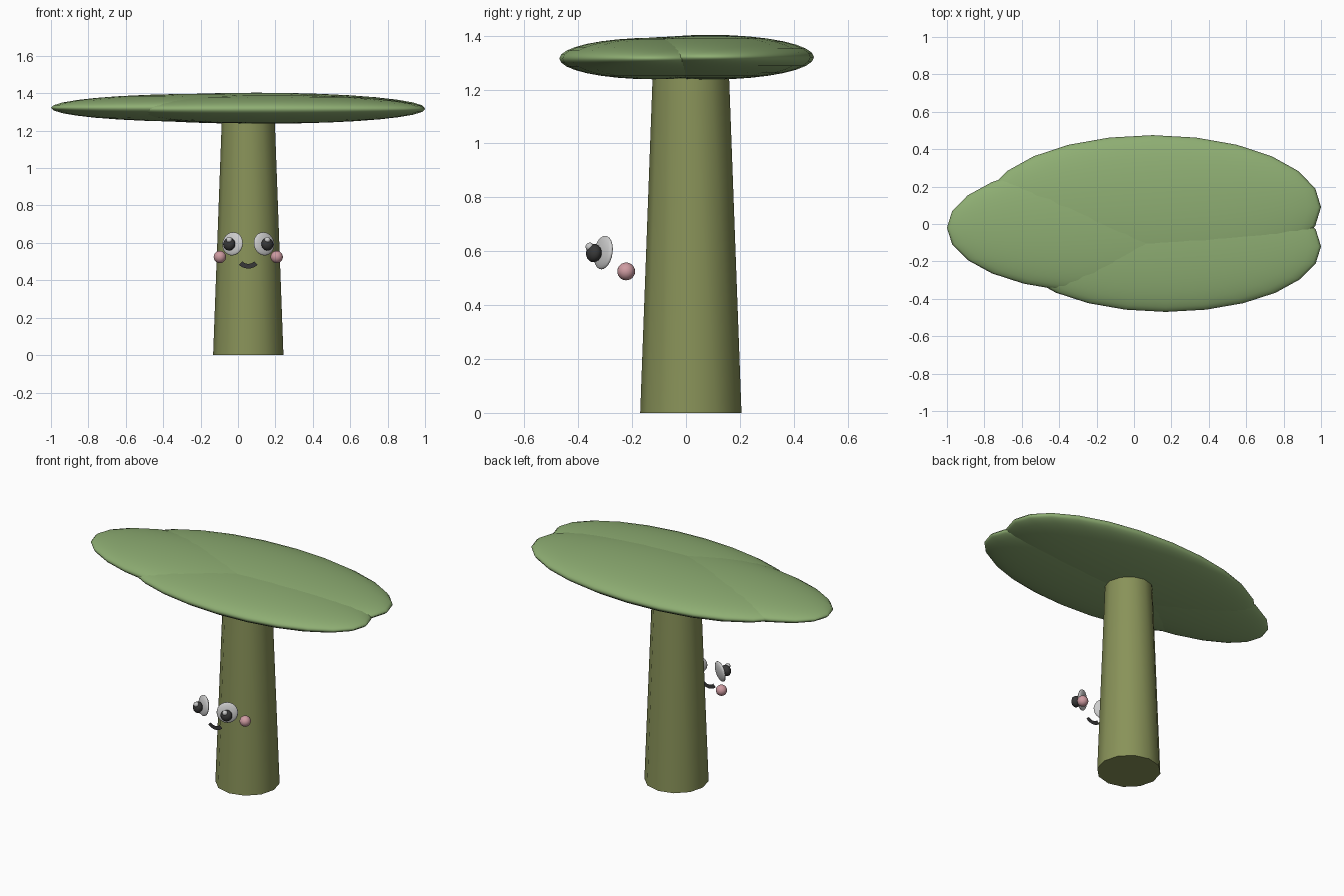
import bpy
from math import sin, cos, radians

if "Cube" in bpy.data.objects:
    bpy.data.objects.remove(bpy.data.objects["Cube"])

CX, CY = 0.055, 0.018  # trunk axis; the face mirrors about CX


def material(name, rgb):
    m = bpy.data.materials.new(name)
    m.diffuse_color = (*rgb, 1)
    m.use_nodes = True
    m.node_tree.nodes["Principled BSDF"].inputs["Base Color"].default_value = m.diffuse_color
    return m


leaf = material("leaf_green", (0.27, 0.42, 0.17))
bark = material("bark_olive", (0.25, 0.29, 0.10))
white = material("eye_white", (0.8, 0.8, 0.8))
dark = material("dark", (0.04, 0.04, 0.04))
pink = material("cheek_pink", (0.62, 0.33, 0.36))


def finish(name, mat, angle=60):
    ob = bpy.context.object
    ob.name = name
    ob.data.materials.append(mat)
    bpy.ops.object.shade_smooth_by_angle(angle=radians(angle))
    return ob


def ellipsoid(name, loc, size, mat, rot=(0, 0, 0), seg=20, rings=12):
    bpy.ops.mesh.primitive_uv_sphere_add(segments=seg, ring_count=rings, location=loc, rotation=rot)
    bpy.context.object.scale = size
    return finish(name, mat, 180)


# Trunk: tapered twelve-sided column
bpy.ops.mesh.primitive_cone_add(vertices=12, radius1=0.188, radius2=0.14, depth=1.3,
                                location=(CX, CY, 0.65))
finish("trunk", bark)

# Canopy: three overlapping flat lobes
ellipsoid("canopy_left", (-0.18, -0.02, 1.322), (0.82, 0.345, 0.075), leaf, seg=24, rings=16)
ellipsoid("canopy_back", (0.10, 0.09, 1.32), (0.90, 0.385, 0.083), leaf, seg=24, rings=16)
ellipsoid("canopy_front", (0.17, -0.12, 1.315), (0.83, 0.35, 0.077), leaf, seg=24, rings=16)

# Eyes and cheeks, mirrored left and right; eyes turn outward and lean back
for side, s in (("left", -1), ("right", 1)):
    rot = (radians(-8), 0, s * radians(30))
    ellipsoid(f"eye_{side}", (CX + s * 0.084, -0.307, 0.595), (0.063, 0.018, 0.063), white, rot)
    ellipsoid(f"pupil_{side}", (CX + s * 0.102, -0.342, 0.593), (0.034, 0.027, 0.034), dark, rot)
    ellipsoid(f"glint_{side}", (CX + s * 0.102, -0.357, 0.616), (0.016, 0.016, 0.016), white, rot)
    ellipsoid(f"cheek_{side}", (CX + s * 0.152, -0.222, 0.525), (0.033, 0.033, 0.033), pink)

# Mouth: flat smiling ribbon
N = 12
verts, faces = [], []
for i in range(N + 1):
    a = radians(-45 + 90 * i / N)
    for r in (0.045, 0.070):
        verts.append((CX + r * sin(a), -0.31, 0.533 - r * cos(a)))
    if i:
        k = 2 * i
        faces.append((k - 2, k - 1, k + 1, k))
mesh = bpy.data.meshes.new("mouth")
mesh.from_pydata(verts, [], faces)
mesh.materials.append(dark)
bpy.context.collection.objects.link(bpy.data.objects.new("mouth", mesh))
